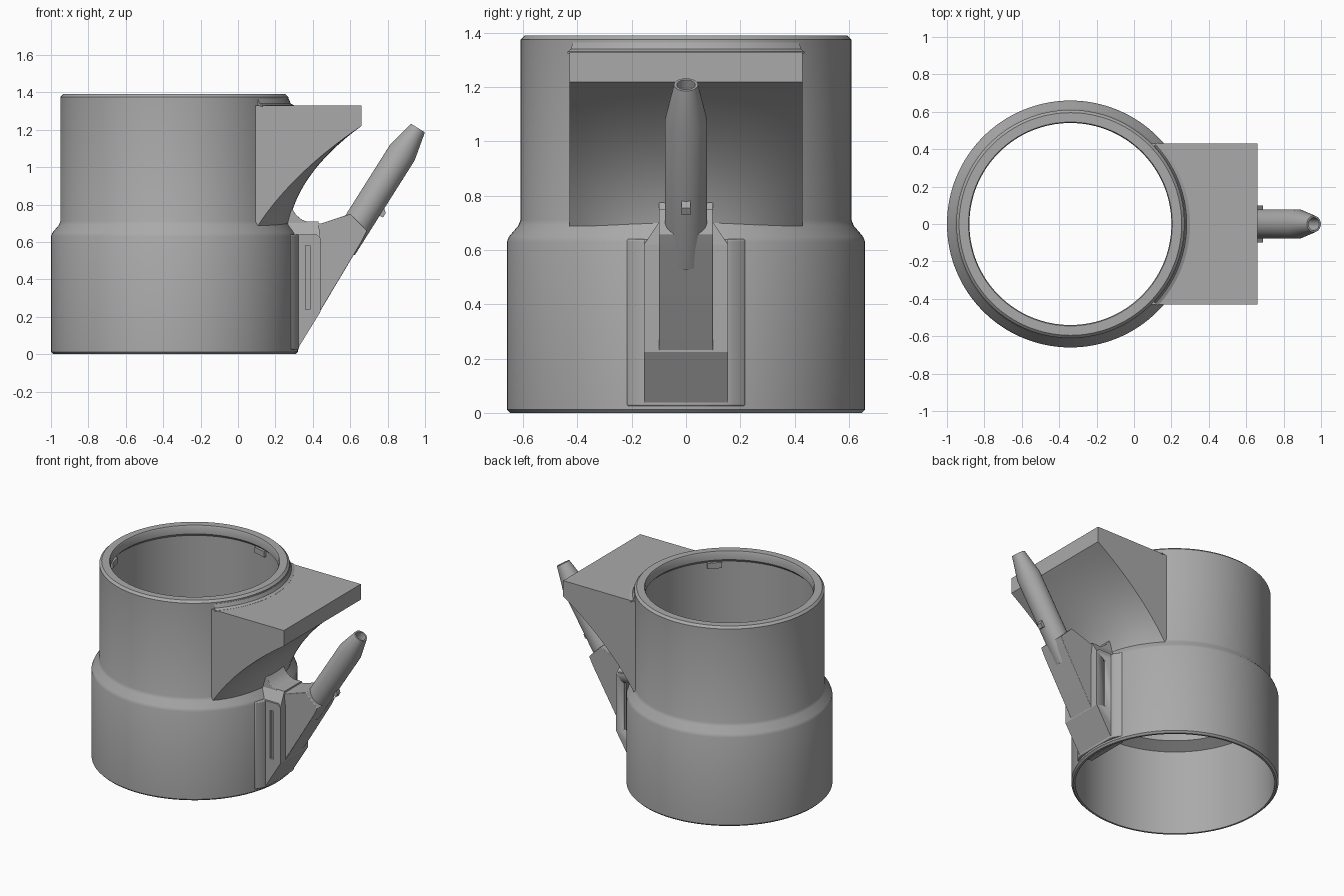
import bpy, bmesh, math
from mathutils import Vector, Matrix

if "Cube" in bpy.data.objects:
    bpy.data.objects.remove(bpy.data.objects["Cube"], do_unlink=True)

grey = bpy.data.materials.new("plain grey")
grey.use_nodes = True
grey.diffuse_color = (0.4, 0.4, 0.4, 1)
grey.node_tree.nodes["Principled BSDF"].inputs["Base Color"].default_value = grey.diffuse_color

AXIS_X = -0.34      # centre line of the sleeve
SHELF_HALF = 0.43


def finish(name, bm, angle=30, bevel=0):
    bmesh.ops.recalc_face_normals(bm, faces=bm.faces)
    mesh = bpy.data.meshes.new(name)
    bm.to_mesh(mesh)
    bm.free()
    obj = bpy.data.objects.new(name, mesh)
    bpy.context.collection.objects.link(obj)
    mesh.materials.append(grey)
    if bevel:
        mod = obj.modifiers.new("soft edges", "BEVEL")
        mod.width, mod.segments = bevel, 3
    bpy.ops.object.select_all(action="DESELECT")
    obj.select_set(True)
    bpy.context.view_layer.objects.active = obj
    bpy.ops.object.shade_smooth_by_angle(angle=math.radians(angle))
    return obj


def bridge(bm, loops, closed):
    """Skin a row of equal vertex loops; cap the ends if open."""
    n = len(loops[0])
    pairs = list(zip(loops, loops[1:]))
    if closed:
        pairs.append((loops[-1], loops[0]))
    for a, b in pairs:
        for i in range(n):
            j = (i + 1) % n
            bm.faces.new((a[i], a[j], b[j], b[i]))
    if not closed:
        bm.faces.new(loops[0])
        bm.faces.new(loops[-1])


def lathe(name, profile, matrix, steps, start=0, sweep=360):
    """Revolve a closed (radius, height) profile."""
    bm = bmesh.new()
    full = sweep == 360
    loops = []
    for k in range(steps if full else steps + 1):
        a = math.radians(start + sweep * k / steps)
        loops.append([bm.verts.new(matrix @ Vector((r * math.cos(a), r * math.sin(a), z)))
                      for r, z in profile])
    bridge(bm, loops, full)
    return finish(name, bm)


def extrude(name, outline, low, high, plane="xz", bevel=0):
    """Extrude an outline along y (plane xz) or z (plane xy)."""
    bm = bmesh.new()
    loops = [[bm.verts.new((u, d, v) if plane == "xz" else (u, v, d)) for u, v in outline]
             for d in (low, high)]
    bridge(bm, loops, False)
    return finish(name, bm, bevel=bevel)


centre = Matrix.Translation((AXIS_X, 0, 0))

# Stepped hollow sleeve with an inner lip
lathe("sleeve", [(0.648, 0), (0.66, 0.012), (0.66, 0.63), (0.652, 0.65), (0.618, 0.69),
                 (0.61, 0.71), (0.61, 1.375), (0.595, 1.39), (0.545, 1.39), (0.54, 1.38),
                 (0.54, 1.33), (0.56, 1.31), (0.56, 0.64), (0.635, 0.60), (0.635, 0)],
      centre, 128)

# Small catches under the lip
for i in range(3):
    lathe(f"lip_catch_{i + 1}", [(0.542, 1.27), (0.57, 1.27), (0.57, 1.31), (0.542, 1.31)],
          centre, 6, 70 + 120 * i, 10)

# Shelf with an underside sweeping from the round wall to a straight front edge
bm = bmesh.new()
loops = []
for k in range(25):
    y = SHELF_HALF * (k / 12 - 1)
    edge = abs(y) / SHELF_HALF
    inner = AXIS_X + math.sqrt(0.585 ** 2 - y * y)
    foot = Vector((inner + 0.02, 0.64))
    bend = Vector((0.29 - 0.03 * edge ** 2, 0.95))
    tip = Vector((0.66, 1.22))
    points = [(inner, 1.33), (0.66, 1.33)]
    for s in range(17):
        t = 1 - s / 16
        points.append(foot * (1 - t) ** 2 + bend * 2 * t * (1 - t) + tip * t * t)
    points.append((inner, 0.64))
    loops.append([bm.verts.new((p[0], y, p[1])) for p in points])
bridge(bm, loops, False)
finish("shelf", bm)

# Fillet between the shelf top and the rim
lathe("shelf_fillet", [(0.60, 1.32), (0.64, 1.325), (0.64, 1.331), (0.622, 1.34),
                       (0.612, 1.365), (0.60, 1.365)], centre, 32, -43, 86)

# Blended mounting pad on the lower wall
half = [(0.25, 0.22), (0.285, 0.218), (0.30, 0.20), (0.315, 0.175), (0.325, 0.15)]
extrude("mounting_pad", half + [(x, -y) for x, y in reversed(half)], 0.025, 0.64, "xy", 0.006)

# Wide bracket with a groove down each side
bracket = extrude("bracket", [(0.22, 0.03), (0.32, 0.03), (0.44, 0.225), (0.44, 0.62),
                              (0.42, 0.64), (0.22, 0.64)], -0.155, 0.155)
for side, name in ((1, "left"), (-1, "right")):
    low, high = sorted((side * 0.135, side * 0.2))
    cutter = extrude(f"{name}_groove_cutter",
                     [(0.36, 0.24), (0.385, 0.24), (0.385, 0.58), (0.36, 0.58)], low, high)
    cutter.hide_render = True
    cutter.hide_set(True)
    cutter.display_type = "WIRE"
    mod = bracket.modifiers.new(f"{name} groove", "BOOLEAN")
    mod.operation, mod.object, mod.solver = "DIFFERENCE", cutter, "EXACT"

# Sloped collar on top of the bracket
bm = bmesh.new()
loops = [[bm.verts.new((x, y, z)) for x, y in ((0.24, -w), (front, -w), (front, w), (0.24, w))]
         for z, w, front in ((0.62, 0.155, 0.44), (0.71, 0.095, 0.43))]
bridge(bm, loops, False)
finish("bracket_collar", bm)

# Wedge body that carries the spout, with a curved root against the wall
extrude("spout_body", [(0.22, 0.03), (0.32, 0.03), (0.66, 0.60), (0.69, 0.66), (0.60, 0.75),
                       (0.45, 0.70), (0.39, 0.70), (0.34, 0.72), (0.31, 0.745),
                       (0.29, 0.775), (0.24, 0.775)], -0.1, 0.1, bevel=0.004)

# Tilted tapering spout with an open bore
direction = Vector((0.534, 0, 0.845)).normalized()
normal = Vector((0.845, 0, -0.534)).normalized()
tilt = direction.to_track_quat("Z", "Y").to_matrix().to_4x4()
lathe("spout", [(0.03, 0.78), (0.078, 0.78), (0.078, 1.38), (0.044, 1.536), (0.034, 1.536),
                (0.034, 0.85), (0.03, 0.85)],
      Matrix.Translation(normal * 0.167) @ tilt, 40)

# Plug closing the lower end of the bore
lathe("spout_plug", [(0.001, 0.79), (0.04, 0.79), (0.04, 0.90), (0.001, 0.90)],
      Matrix.Translation(normal * 0.167) @ tilt, 24)

# Small peg under the spout
extrude("spout_peg", [(0.74, 0.75), (0.775, 0.73), (0.79, 0.755), (0.78, 0.785), (0.75, 0.80)],
        -0.017, 0.017)
